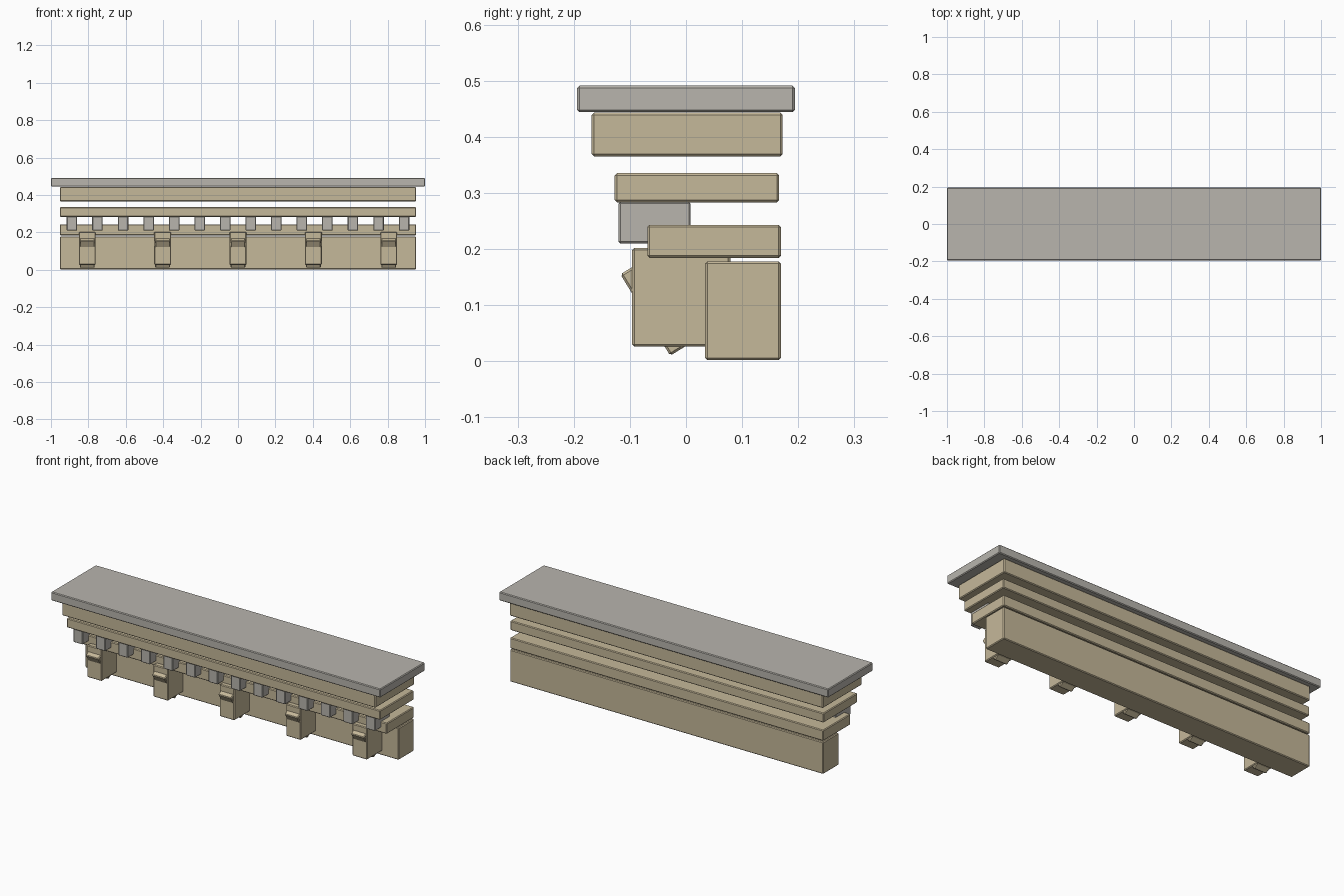
import bpy
from math import radians

cube = bpy.data.objects.get("Cube")
if cube:
    bpy.data.objects.remove(cube, do_unlink=True)


def material(name, rgb):
    mat = bpy.data.materials.new(name)
    mat.use_nodes = True
    mat.diffuse_color = (*rgb, 1)
    mat.node_tree.nodes["Principled BSDF"].inputs["Base Color"].default_value = (*rgb, 1)
    return mat


sandstone = material("warm_sandstone", (0.56, 0.48, 0.32))
limestone = material("grey_limestone", (0.48, 0.46, 0.42))


def block(name, mat, x, width, y, z, tilt=0, bevel=0.004):
    """Chamfered block: x centre and width, (min, max) in y and z, tilt about x."""
    bpy.ops.mesh.primitive_cube_add(size=1, location=(x, sum(y) / 2, sum(z) / 2))
    ob = bpy.context.object
    ob.name = name
    ob.scale = (width, y[1] - y[0], z[1] - z[0])
    bpy.ops.object.transform_apply(location=False, rotation=False, scale=True)
    ob.rotation_euler.x = radians(tilt)
    ob.data.materials.append(mat)
    mod = ob.modifiers.new("chamfer", "BEVEL")
    mod.width = bevel
    mod.segments = 1
    return ob


# Long courses, from the bottom up
block("frieze", sandstone, 0, 1.904, (0.034, 0.169), (0.002, 0.178))
block("lower_moulding", sandstone, 0, 1.904, (-0.069, 0.169), (0.184, 0.243))
block("bed_moulding", sandstone, 0, 1.904, (-0.127, 0.166), (0.283, 0.335))
block("corona", sandstone, 0, 1.904, (-0.168, 0.172), (0.365, 0.443))
block("cap_slab", limestone, 0, 2.0, (-0.194, 0.194), (0.444, 0.491))

# Row of dentils
for i in range(14):
    block(f"dentil_{i + 1}", limestone, (i - 6.5) * 0.1366, 0.056,
          (-0.12, 0.008), (0.21, 0.284), bevel=0.003)

# Brackets, each with a tilted tongue through its front and underside
for i in range(5):
    x = (i - 2) * 0.403
    block(f"bracket_{i + 1}", sandstone, x, 0.09, (-0.096, 0.079), (0.026, 0.202))
    block(f"bracket_tongue_{i + 1}", sandstone, x, 0.08,
          (-0.077, -0.017), (0.013, 0.183), tilt=31.5)
